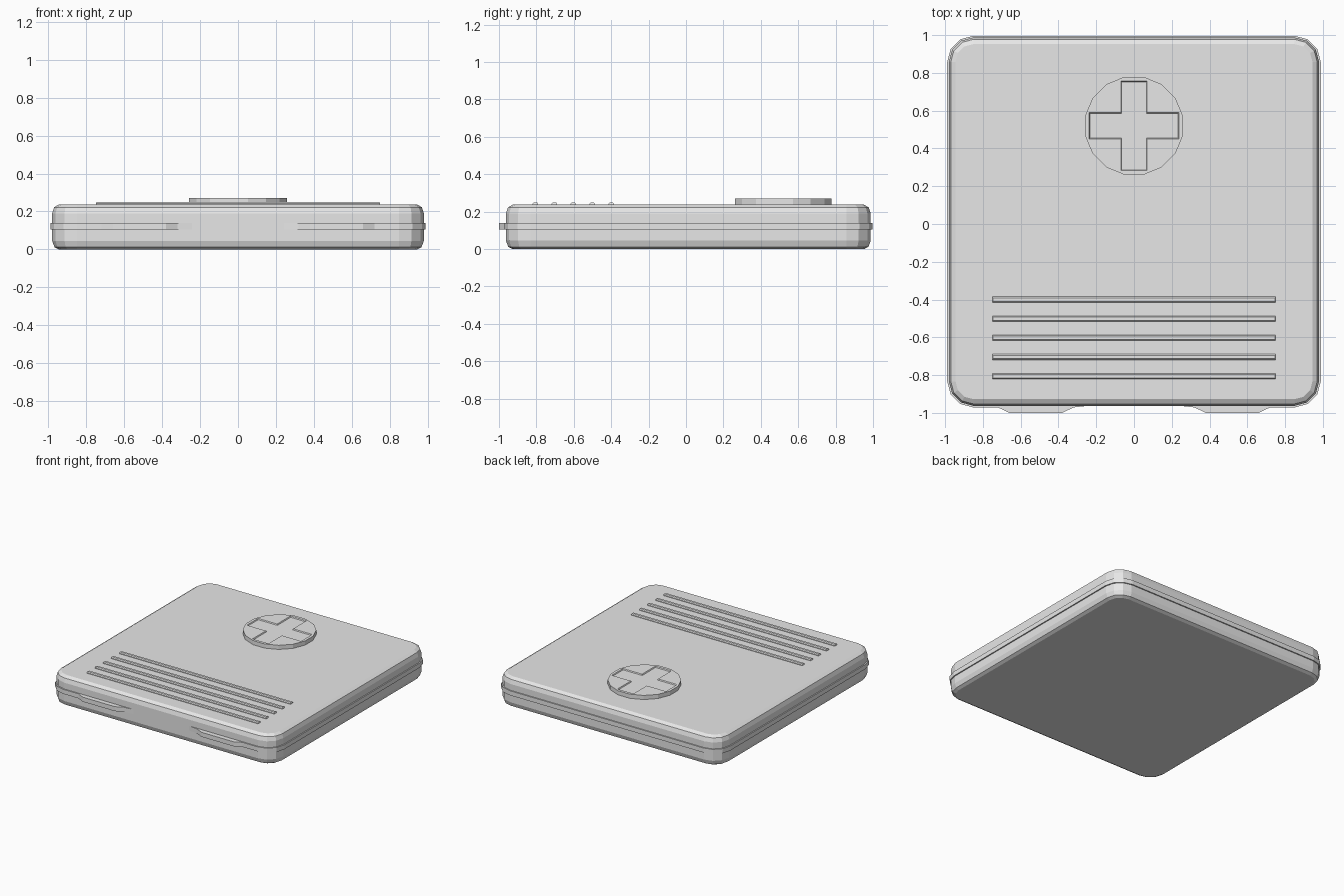
import bpy
import bmesh
from math import cos, sin, pi

old = bpy.data.objects.get("Cube")
if old:
    bpy.data.objects.remove(old, do_unlink=True)

grey = bpy.data.materials.new("plain grey")
grey.use_nodes = True
grey.diffuse_color = (0.8, 0.8, 0.8, 1)
grey.node_tree.nodes["Principled BSDF"].inputs["Base Color"].default_value = (0.8, 0.8, 0.8, 1)

CENTRE_Y = 0.0125   # the case sits slightly back because of the front tabs


def loft(name, layers):
    """Closed solid through stacked outlines, each given as (points, z)."""
    bm = bmesh.new()
    rings = [[bm.verts.new((x, y, z)) for x, y in pts] for pts, z in layers]
    for low, high in zip(rings, rings[1:]):
        for i in range(len(low)):
            j = (i + 1) % len(low)
            bm.faces.new((low[i], low[j], high[j], high[i]))
    bm.faces.new(rings[0][::-1])
    bm.faces.new(rings[-1])
    bmesh.ops.recalc_face_normals(bm, faces=bm.faces)
    mesh = bpy.data.meshes.new(name)
    bm.to_mesh(mesh)
    bm.free()
    mesh.materials.append(grey)
    obj = bpy.data.objects.new(name, mesh)
    bpy.context.collection.objects.link(obj)
    return obj


def rounded_rect(inset, radius=0.13, steps=3):
    """Counter-clockwise outline, starting at the front right corner of +x."""
    hx, hy, r = 0.98 - inset, 0.975 - inset, radius - inset
    pts = []
    for k, (sx, sy) in enumerate([(1, -1), (1, 1), (-1, 1), (-1, -1)]):
        for i in range(steps + 1):
            a = (k - 1 + i / steps) * pi / 2
            pts.append((sx * (hx - r) + r * cos(a),
                        CENTRE_Y + sy * (hy - r) + r * sin(a)))
    return pts


def box(x, y):
    return [(-x, -y), (x, -y), (x, y), (-x, y)]


# Case with softened upper and lower rims
rims = [(0.035, 0), (0.012, 0.012), (0, 0.045), (0, 0.19), (0.01, 0.222), (0.035, 0.237)]
loft("case", [(rounded_rect(inset), z) for inset, z in rims])

# Seam band with two front tabs, sinking into the case at the front middle
half = [(0.72, -0.971), (0.66, -1.0), (0.38, -1.0), (0.32, -0.971), (0.22, -0.96)]
front = [(-x, y) for x, y in half] + half[::-1]
band = rounded_rect(-0.009) + front
loft("seam_band", [(band, 0.104), (band, 0.14)])

# Grip ribs
for i in range(5):
    y = -0.4 - 0.1013 * i
    rib = loft(f"grip_rib_{i + 1}", [(box(0.75, 0.015), 0.225), (box(0.75, 0.015), 0.242),
                                     (box(0.747, 0.009), 0.249)])
    rib.location.y = y

# Round button
SIDES = 16
circle = [(0.264 * cos((i + 0.5) * 2 * pi / SIDES), 0.264 * sin((i + 0.5) * 2 * pi / SIDES))
          for i in range(SIDES)]
button = loft("round_button", [(circle, 0.22), (circle, 0.27)])
button.location.y = 0.52

# Shallow cross recess with sloping walls
w, e = 0.07, 0.237
cross = [(w, -e), (w, -w), (e, -w), (e, w), (w, w), (w, e),
         (-w, e), (-w, w), (-e, w), (-e, -w), (-w, -w), (-w, -e)]
small = [(x - 0.004 * (1 if x > 0 else -1), y - 0.004 * (1 if y > 0 else -1)) for x, y in cross]
cutter = loft("cross_cutter", [(small, 0.262), (cross, 0.27), (cross, 0.3)])
cutter.location.y = 0.52
cutter.hide_render = True
cut = button.modifiers.new("cross recess", 'BOOLEAN')
cut.operation = 'DIFFERENCE'
cut.solver = 'EXACT'
cut.object = cutter
bpy.context.view_layer.objects.active = button
bpy.ops.object.modifier_apply(modifier=cut.name)
bpy.data.objects.remove(cutter, do_unlink=True)
